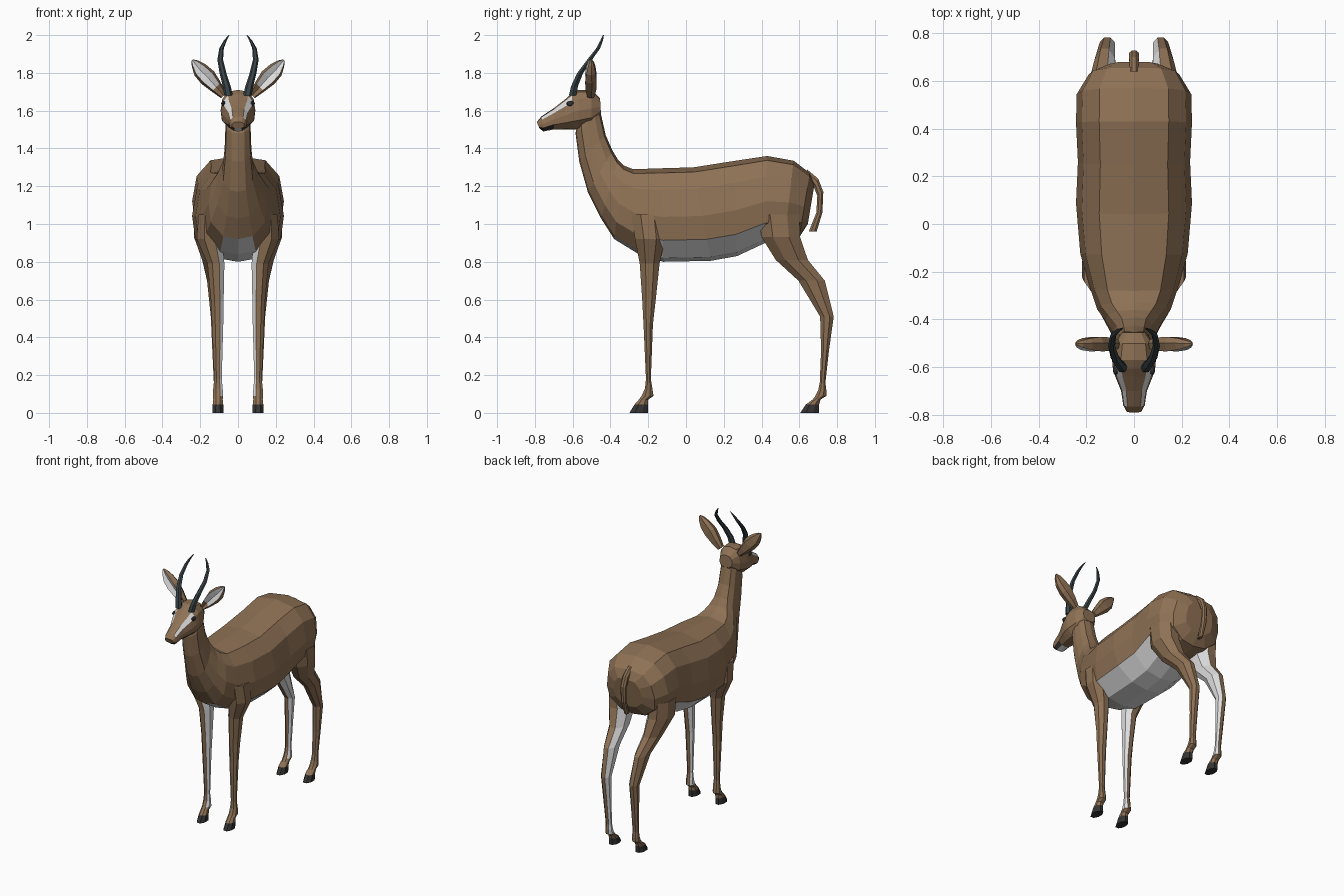
import bpy, bmesh, math
from mathutils import Vector


def material(name, rgb):
    m = bpy.data.materials.new(name)
    m.diffuse_color = (*rgb, 1)
    return m


MATS = [material("tan_coat", (0.27, 0.165, 0.09)),
        material("white_fur", (0.72, 0.72, 0.72)),
        material("slate_horn", (0.04, 0.056, 0.062)),
        material("dark_hoof", (0.035, 0.033, 0.032))]
TAN, WHITE, HORN, DARK = range(4)


def loft(name, rings, rule):
    """Skin a list of rings; rule(segment, sector, face) gives the material."""
    bm = bmesh.new()
    vs = [[bm.verts.new(p) for p in r] for r in rings]
    n = len(rings[0])
    tagged = []
    for i in range(len(vs) - 1):
        for j in range(n):
            k = (j + 1) % n
            f = bm.faces.new((vs[i][j], vs[i][k], vs[i + 1][k], vs[i + 1][j]))
            tagged.append((i, j, f))
    tagged.append((-1, -1, bm.faces.new(vs[0])))
    tagged.append((len(vs), -1, bm.faces.new(vs[-1])))
    bmesh.ops.recalc_face_normals(bm, faces=bm.faces)
    for i, j, f in tagged:
        f.material_index = rule(i, j, f)
    me = bpy.data.meshes.new(name)
    bm.to_mesh(me)
    bm.free()
    for m in MATS:
        me.materials.append(m)
    ob = bpy.data.objects.new(name, me)
    bpy.context.collection.objects.link(ob)
    return ob


def stations(rows, section, xs=None):
    """Rows are (y, z) low point, (y, z) high point, half width."""
    rings = []
    for n, (yb, zb, yt, zt, hw) in enumerate(rows):
        xc = xs[n] if xs else 0
        rings.append([Vector((xc + fx * hw, yb + (yt - yb) * t, zb + (zt - zb) * t))
                      for fx, t in section])
    return rings


# Cross-sections: barrel for torso and head, octagon for limbs
half = [(0.6, 0.95), (0.9, 0.77), (1, 0.48), (0.93, 0.23), (0.5, 0.04)]
BARREL = [(0, 1)] + half + [(0, 0)] + [(-x, t) for x, t in reversed(half)]
OCT = [(math.sin(a) * 1.08, 0.5 + 0.54 * math.cos(a))
       for a in (math.pi / 8 + math.pi / 4 * k for k in range(8))]

# Torso and neck
torso = [(0.645, 1.00, 0.68, 1.21, 0.11), (0.60, 0.93, 0.655, 1.27, 0.19),
         (0.52, 0.91, 0.57, 1.335, 0.24), (0.42, 0.90, 0.43, 1.36, 0.243),
         (0.27, 0.83, 0.25, 1.333, 0.235), (0.13, 0.805, 0.04, 1.30, 0.243),
         (-0.12, 0.80, -0.13, 1.295, 0.225), (-0.25, 0.84, -0.28, 1.29, 0.185),
         (-0.38, 0.92, -0.33, 1.31, 0.155), (-0.45, 1.03, -0.36, 1.34, 0.12),
         (-0.52, 1.17, -0.39, 1.39, 0.085), (-0.565, 1.33, -0.425, 1.47, 0.071),
         (-0.585, 1.48, -0.45, 1.58, 0.066), (-0.57, 1.55, -0.47, 1.66, 0.06)]


def torso_rule(i, j, f):
    belly = (3 <= i <= 6 and 4 <= j <= 7) or (i == 7 and 5 <= j <= 6)
    return WHITE if belly else TAN


loft("torso_and_neck", stations(torso, BARREL), torso_rule)

# Head with pale cheek stripes, dark mouth and pale chin
head = [(-0.45, 1.58, -0.455, 1.665, 0.05), (-0.50, 1.52, -0.50, 1.71, 0.08),
        (-0.57, 1.50, -0.57, 1.71, 0.092), (-0.60, 1.50, -0.605, 1.69, 0.089),
        (-0.63, 1.50, -0.64, 1.66, 0.08), (-0.70, 1.50, -0.70, 1.613, 0.054),
        (-0.755, 1.49, -0.765, 1.57, 0.045), (-0.775, 1.505, -0.79, 1.54, 0.033)]


def head_rule(i, j, f):
    if j in (1, 10) and 3 <= i <= 5:
        return WHITE
    if i >= 5 and j in (4, 7):
        return DARK
    if 5 <= i <= 6 and j in (5, 6):
        return WHITE
    return TAN


loft("head", stations(head, BARREL), head_rule)

# Tail
tail = [(0.64, 1.23, 0.64, 1.29, 0.018), (0.675, 1.20, 0.70, 1.24, 0.02),
        (0.695, 1.15, 0.727, 1.17, 0.02), (0.69, 1.06, 0.722, 1.06, 0.018),
        (0.65, 0.96, 0.692, 0.96, 0.012)]
loft("tail", stations(tail, OCT), lambda i, j, f: TAN)

# Leg rows: z, front y, back y, centre x, half width
front_leg = [(1.05, -0.29, -0.12, 0.15, 0.06), (0.92, -0.27, -0.11, 0.15, 0.068),
             (0.79, -0.245, -0.14, 0.117, 0.045), (0.60, -0.232, -0.16, 0.11, 0.034),
             (0.47, -0.225, -0.175, 0.108, 0.03), (0.18, -0.212, -0.186, 0.106, 0.02),
             (0.13, -0.217, -0.178, 0.106, 0.025), (0.09, -0.235, -0.172, 0.106, 0.027),
             (0.07, -0.25, -0.20, 0.106, 0.025), (0.045, -0.272, -0.20, 0.106, 0.028),
             (0.0, -0.30, -0.20, 0.106, 0.03)]
hind_leg = [(1.05, 0.38, 0.60, 0.165, 0.07), (0.93, 0.40, 0.605, 0.155, 0.078),
            (0.81, 0.475, 0.645, 0.135, 0.055), (0.70, 0.595, 0.735, 0.122, 0.042),
            (0.51, 0.71, 0.782, 0.112, 0.032), (0.33, 0.715, 0.757, 0.11, 0.026),
            (0.16, 0.708, 0.738, 0.107, 0.021), (0.12, 0.70, 0.743, 0.106, 0.025),
            (0.09, 0.685, 0.743, 0.106, 0.027), (0.07, 0.67, 0.712, 0.106, 0.025),
            (0.045, 0.635, 0.705, 0.106, 0.028), (0.0, 0.605, 0.705, 0.106, 0.03)]


def make_leg(name, rows, s):
    last = len(rows) - 2

    def rule(i, j, f):
        if i >= last:
            return DARK
        return WHITE if f.normal.x * s < -0.5 and i < last - 2 else TAN

    rings = stations([(b, z, a, z, hw) for z, a, b, x, hw in rows], OCT,
                     [s * r[3] for r in rows])
    loft(name, rings, rule)


# Ear rows: centre x, z, half width, depth; broad leaf with a pale hollow front
ear = [(0.075, 1.68, 0.02, 0.02), (0.115, 1.725, 0.034, 0.03), (0.16, 1.775, 0.047, 0.032),
       (0.20, 1.815, 0.042, 0.026), (0.228, 1.85, 0.023, 0.016), (0.243, 1.868, 0.005, 0.006)]
EAR_SECTION = [(-1, 0.1), (-0.72, -1), (0, -0.45), (0.72, -1), (1, 0.1), (0.6, 0.9), (-0.6, 0.9)]

# Horn rows: x, y, z, radius
horn = [(0.05, -0.60, 1.68, 0.023), (0.06, -0.59, 1.73, 0.021), (0.08, -0.56, 1.80, 0.018),
        (0.094, -0.51, 1.87, 0.015), (0.087, -0.465, 1.93, 0.012), (0.068, -0.447, 1.97, 0.008),
        (0.048, -0.437, 2.0, 0.003)]

for s, side in ((1, "left"), (-1, "right")):
    make_leg("front_leg_" + side, front_leg, s)
    make_leg("hind_leg_" + side, hind_leg, s)

    across = Vector((-0.72 * s, 0, 0.69))
    rings = [[Vector((s * x, -0.502, z)) + across * (u * w) + Vector((0, v * d, 0))
              for u, v in EAR_SECTION] for x, z, w, d in ear]
    loft("ear_" + side, rings,
         lambda i, j, f: WHITE if j in (1, 2) and 1 <= i <= 4 else TAN)

    rings = [[Vector((s * x + r * math.cos(k * math.pi / 3),
                      y + r * math.sin(k * math.pi / 3), z)) for k in range(6)]
             for x, y, z, r in horn]
    loft("horn_" + side, rings, lambda i, j, f: HORN)

    # Eye
    bpy.ops.mesh.primitive_uv_sphere_add(segments=8, ring_count=6, radius=1,
                                         location=(s * 0.077, -0.612, 1.638))
    eye = bpy.context.object
    eye.name = "eye_" + side
    eye.scale = (0.012, 0.021, 0.014)
    eye.data.materials.append(MATS[DARK])
